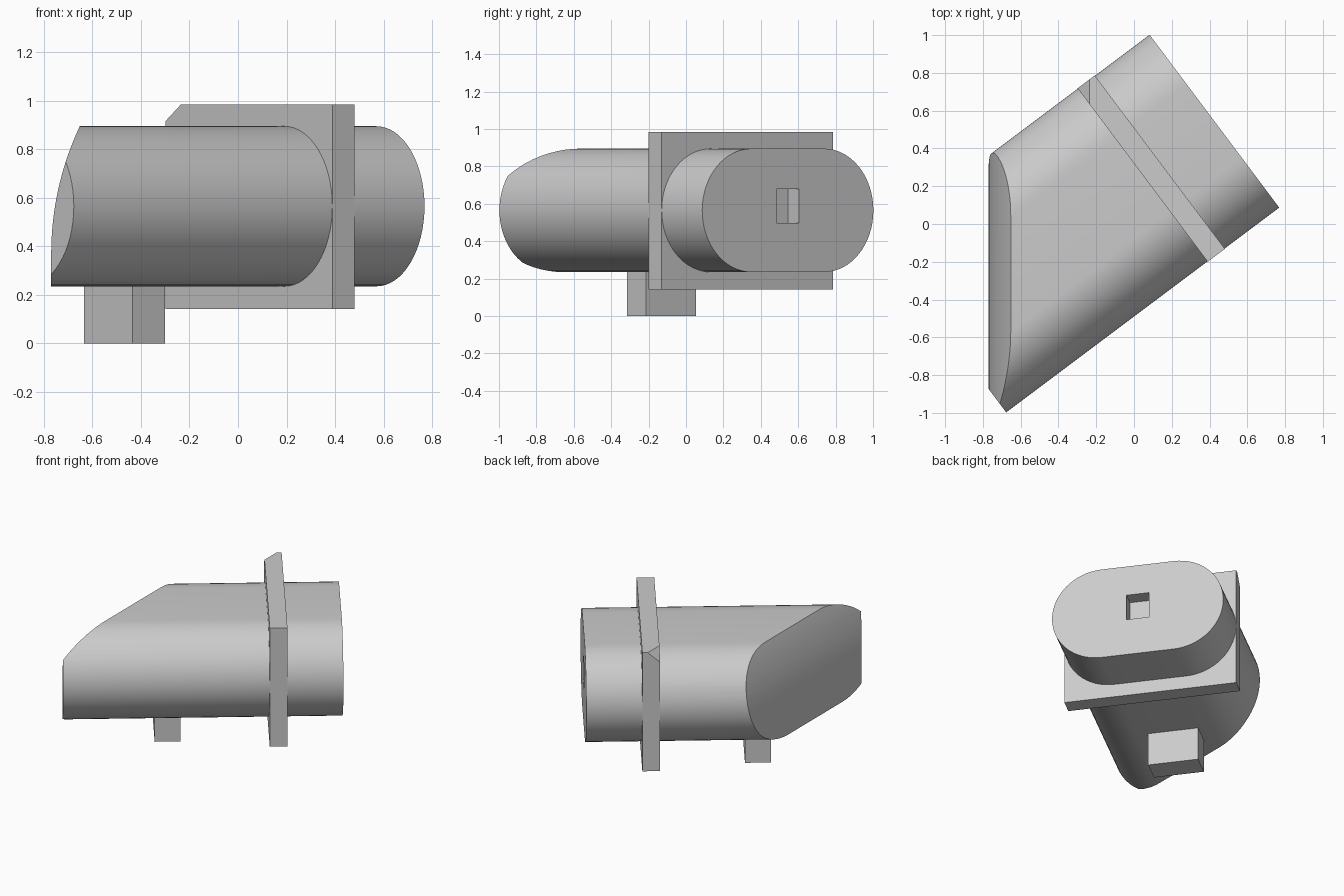
import bpy, bmesh
from math import sin, cos, pi, atan2, radians, sqrt

if "Cube" in bpy.data.objects:
    bpy.data.objects.remove(bpy.data.objects["Cube"], do_unlink=True)

grey = bpy.data.materials.new("light_grey")
grey.use_nodes = True
grey.diffuse_color = (0.6, 0.6, 0.6, 1)
grey.node_tree.nodes["Principled BSDF"].inputs["Base Color"].default_value = (0.6, 0.6, 0.6, 1)

TURN = atan2(3, 4)      # heading of the body's long axis
MID = 0.18              # sideways centre of the body
MID_Z = 0.565


def prism(name, profile, start, end, turn=TURN):
    """Extrude a (sideways, height) profile along the heading given by turn."""
    bm = bmesh.new()
    face = bm.faces.new([bm.verts.new((start, p, z)) for p, z in profile])
    out = bmesh.ops.extrude_face_region(bm, geom=[face])
    moved = [v for v in out["geom"] if isinstance(v, bmesh.types.BMVert)]
    bmesh.ops.translate(bm, verts=moved, vec=(end - start, 0, 0))
    bmesh.ops.recalc_face_normals(bm, faces=bm.faces)
    mesh = bpy.data.meshes.new(name)
    bm.to_mesh(mesh)
    bm.free()
    mesh.materials.append(grey)
    obj = bpy.data.objects.new(name, mesh)
    obj.rotation_euler.z = turn
    bpy.context.collection.objects.link(obj)
    return obj


def rect(p0, p1, z0, z1):
    return [(p0, z0), (p1, z0), (p1, z1), (p0, z1)]


def select(obj):
    bpy.ops.object.select_all(action='DESELECT')
    obj.select_set(True)
    bpy.context.view_layer.objects.active = obj


def cut(obj, cutter):
    cutter.hide_render = True
    mod = obj.modifiers.new("cut", 'BOOLEAN')
    mod.operation = 'DIFFERENCE'
    mod.solver = 'EXACT'
    mod.object = cutter
    select(obj)
    bpy.ops.object.modifier_apply(modifier=mod.name)
    bpy.data.objects.remove(cutter, do_unlink=True)


# Body: long bar with a stadium cross-section
R, HALF, N = 0.33, 0.242, 32
stadium = []
for side in (1, -1):
    for i in range(N + 1):
        a = -pi / 2 + pi * i / N
        stadium.append((MID + side * (HALF + R * cos(a)), MID_Z + side * R * sin(a)))
body = prism("body", stadium, -1.14, 0.667)

# Curved slanting cut across the front of the body
ARC, WALL, Z0 = 1.23, -0.77, 0.37
curve = [(-WALL, -0.5)]
for i in range(25):
    h = 0.7 * i / 24
    curve.append((-(WALL + ARC - sqrt(ARC * ARC - h * h)), Z0 + h))
curve += [(2.5, Z0 + 0.7), (2.5, -0.5)]
cut(body, prism("end_cutter", curve, -2, 2, pi / 2))

# Square socket in the back end
cut(body, prism("socket_cutter", rect(MID - 0.075, MID + 0.075, 0.497, 0.68), 0.567, 0.8))

# Flange plate with one clipped upper corner
flange = prism("flange", rect(-0.394, 0.754, 0.142, 0.985), 0.192, 0.306)
clip = [(0.415, 0.79), (0.115, 1.115), (0.415, 1.115)]
cut(flange, prism("clip_cutter", clip, -2, 2, pi / 2))

# Foot under the body
foot = prism("foot", rect(0.009, 0.342, 0, 0.3), -0.537, -0.369)

for part in (body, flange, foot):
    select(part)
    bpy.ops.object.shade_smooth_by_angle(angle=radians(30))
